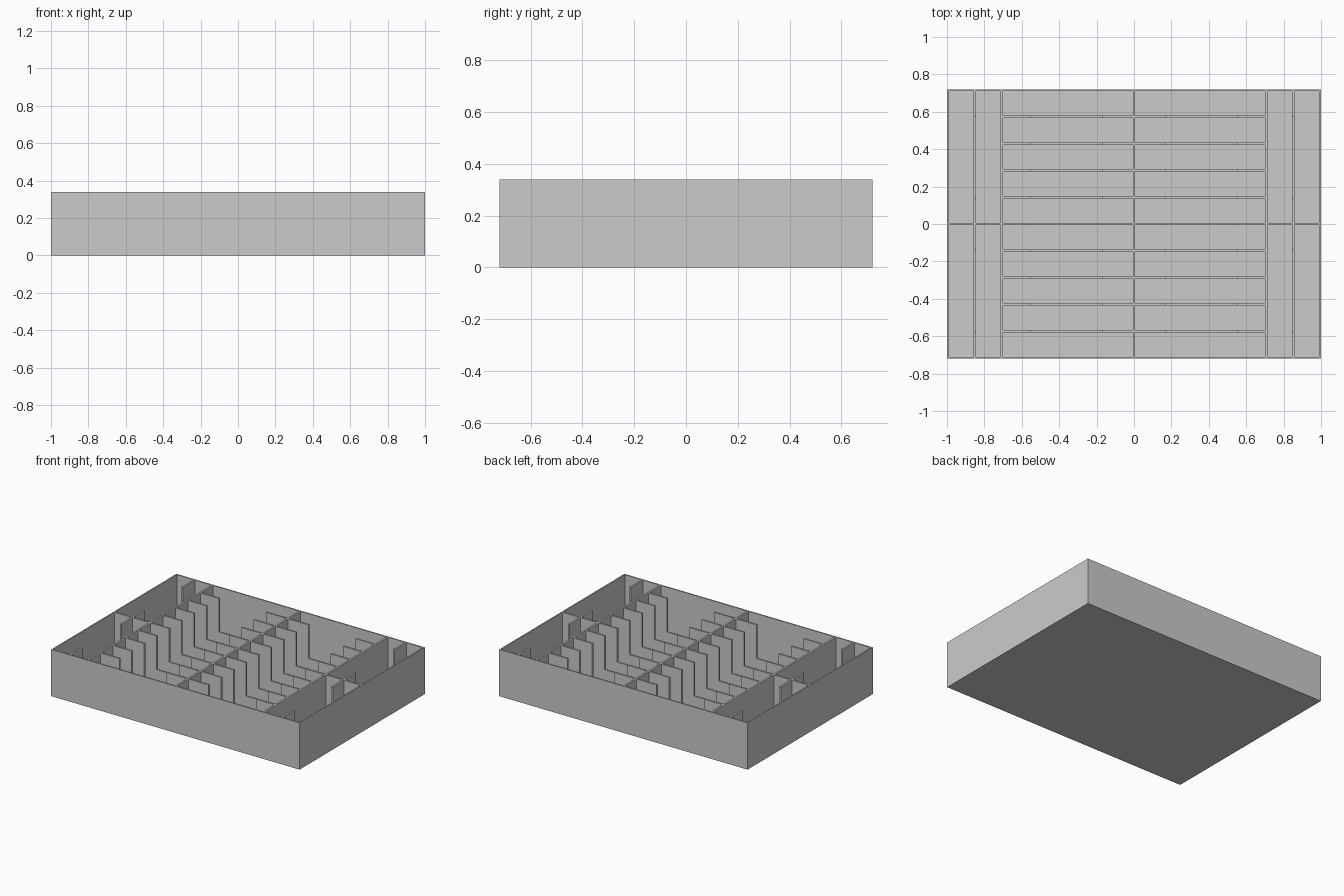
import bpy, bmesh

if "Cube" in bpy.data.objects:
    bpy.data.objects.remove(bpy.data.objects["Cube"])

L, W, H = 2.0, 1.44, 0.34      # outer size of the tray
WALL, DIV = 0.01, 0.013        # wall and divider thickness
LOW = 0.095                    # height of divider inside a finger notch
FLOOR = 0.01

gray = bpy.data.materials.new("light gray")
gray.diffuse_color = (0.6, 0.6, 0.6, 1)
gray.use_nodes = True
gray.node_tree.nodes["Principled BSDF"].inputs["Base Color"].default_value = gray.diffuse_color


def finish(bm, name):
    bmesh.ops.recalc_face_normals(bm, faces=bm.faces)
    mesh = bpy.data.meshes.new(name)
    bm.to_mesh(mesh)
    bm.free()
    ob = bpy.data.objects.new(name, mesh)
    mesh.materials.append(gray)
    bpy.context.collection.objects.link(ob)
    return ob


def divider(name, start, end, notches, offset, along_x):
    """Upright plate whose top edge drops to LOW inside each notch."""
    outline = [(start, FLOOR), (start, H)]
    for a, b in notches:
        outline += [(a, H), (a, LOW), (b, LOW), (b, H)]
    outline += [(end, H), (end, FLOOR)]
    bm = bmesh.new()
    low_side = offset - DIV / 2
    verts = [bm.verts.new((t, low_side, z) if along_x else (low_side, t, z))
             for t, z in outline]
    face = bm.faces.new(verts)
    grown = bmesh.ops.extrude_face_region(bm, geom=[face])["geom"]
    move = (0, DIV, 0) if along_x else (DIV, 0, 0)
    bmesh.ops.translate(bm, vec=move,
                        verts=[g for g in grown if isinstance(g, bmesh.types.BMVert)])
    return finish(bm, name)


# Open tray: block with an inset, sunken top face
bm = bmesh.new()
bmesh.ops.create_cube(bm, size=1)
for v in bm.verts:
    v.co = (v.co.x * L, v.co.y * W, (v.co.z + 0.5) * H)
top = max(bm.faces, key=lambda f: f.calc_center_median().z)
bmesh.ops.inset_region(bm, faces=[top], thickness=WALL, use_even_offset=True)
sunk = bmesh.ops.extrude_face_region(bm, geom=[top])["geom"]
bmesh.ops.translate(bm, vec=(0, 0, FLOOR - H),
                    verts=[g for g in sunk if isinstance(g, bmesh.types.BMVert)])
if top.is_valid:
    bmesh.ops.delete(bm, geom=[top], context='FACES_ONLY')
finish(bm, "tray")

# Full height lengthwise dividers
xin, yin = L / 2 - WALL, W / 2 - WALL
for name, x in (("left_divider", -0.706), ("middle_divider", 0), ("right_divider", 0.706)):
    divider(name, -yin, yin, [], x, False)

# Side compartments: notched long dividers and a full height cross wall
for name, s in (("left", -1), ("right", 1)):
    divider(name + "_side_divider", -yin, yin,
            [(-0.575, -0.135), (0.135, 0.575)], s * 0.851, False)
    a, b = sorted((s * 0.706, s * xin))
    divider(name + "_cross_wall", a, b, [], 0, True)

# Nine notched cross dividers in the central bays
for i in range(-4, 5):
    divider("cross_divider", -0.706, 0.706,
            [(-0.55, -0.17), (0.17, 0.55)], i * 0.1433, True)
